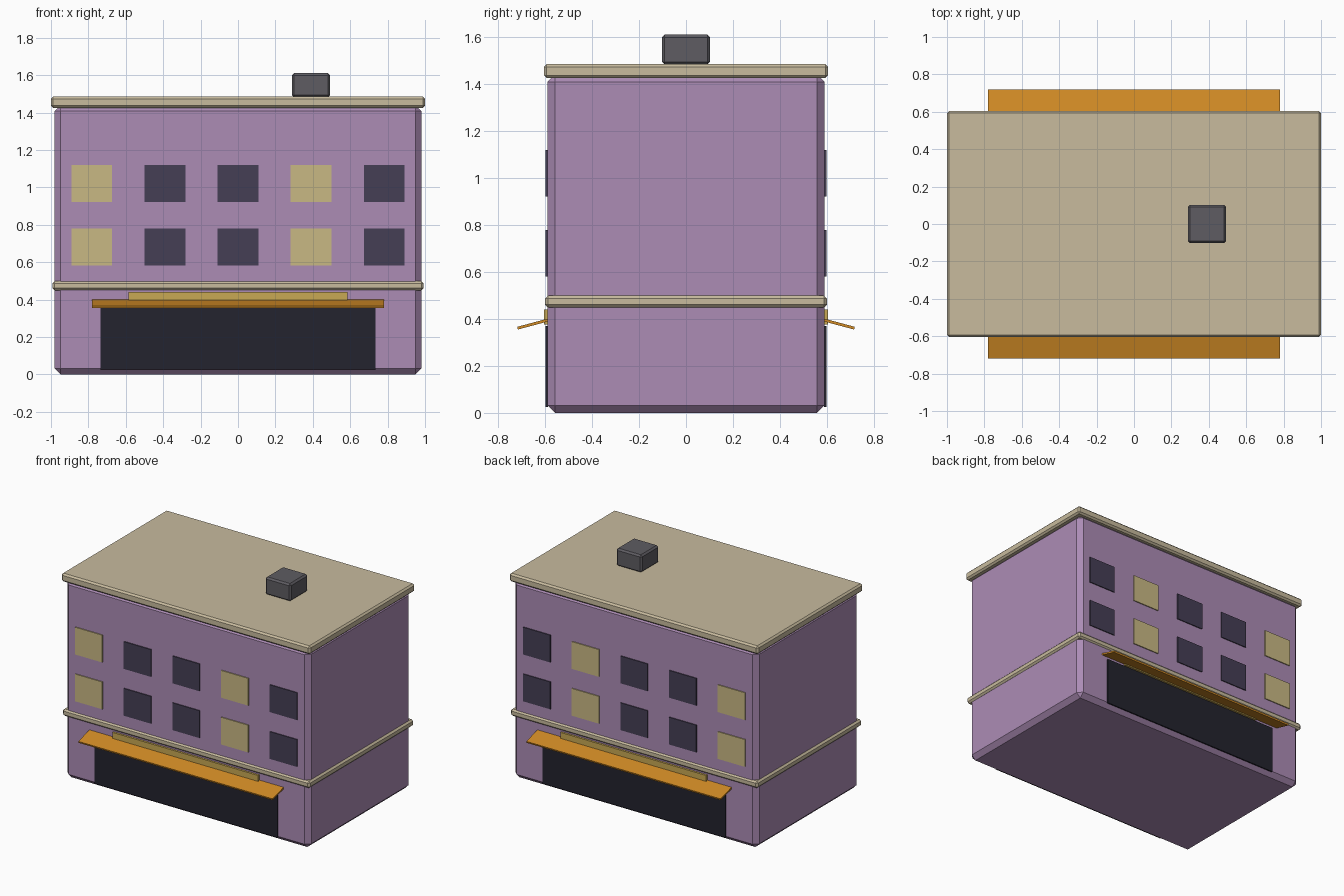
import bpy
import math

if "Cube" in bpy.data.objects:
    bpy.data.objects.remove(bpy.data.objects["Cube"])


def material(name, hex_code):
    """Flat material from an sRGB hex code, stored as linear values."""
    srgb = [int(hex_code[i:i + 2], 16) / 255 for i in (0, 2, 4)]
    linear = [c / 12.92 if c <= 0.04045 else ((c + 0.055) / 1.055) ** 2.4 for c in srgb]
    mat = bpy.data.materials.new(name)
    mat.diffuse_color = (*linear, 1)
    mat.use_nodes = True
    mat.node_tree.nodes["Principled BSDF"].inputs["Base Color"].default_value = mat.diffuse_color
    return mat


PURPLE = material("purple_wall", "AC8CB5")
STONE = material("tan_stone", "C8BB9E")
GREY = material("dark_grey", "5E5C62")
LIT = material("lit_glass", "C9B984")
DARK = material("dark_glass", "453E55")
SHOP = material("shop_glass", "23232E")
GOLD = material("sign_gold", "C8A853")
ORANGE = material("awning_orange", "D08A25")


def box(name, centre, size, mat, bevel=0.0, tilt=0.0):
    """Box with an optional one-segment chamfer and tilt around x."""
    bpy.ops.mesh.primitive_cube_add(size=1, location=centre, rotation=(tilt, 0, 0))
    obj = bpy.context.object
    obj.name = name
    obj.scale = size
    bpy.ops.object.transform_apply(location=False, rotation=False, scale=True)
    obj.data.materials.append(mat)
    if bevel:
        mod = obj.modifiers.new("chamfer", "BEVEL")
        mod.width = bevel
        mod.segments = 1
    return obj


# Main masses
box("building_body", (0, 0, 0.72), (1.96, 1.18, 1.44), PURPLE, 0.032)
box("floor_band", (0, 0, 0.474), (1.985, 1.2, 0.05), STONE, 0.012)
box("roof_cornice", (0, 0, 1.455), (2.0, 1.21, 0.06), STONE, 0.012)
box("roof_vent", (0.39, 0, 1.546), (0.205, 0.205, 0.128), GREY, 0.012)

# Matching front and back facades
for side, label in ((-1, "front"), (1, "back")):
    # Upper windows
    for row, z in enumerate((0.68, 1.02)):
        for col in range(5):
            mat = LIT if col in (0, 3) else DARK
            box(f"{label}_window_{row}_{col}", ((col - 2) * 0.391, side * 0.5925, z),
                (0.218, 0.009, 0.198), mat)
    # Shop front, sign board and sloping awning
    box(f"{label}_shop_window", (0, side * 0.5925, 0.198), (1.47, 0.009, 0.345), SHOP)
    box(f"{label}_sign_board", (0, side * 0.597, 0.408), (1.17, 0.016, 0.064), GOLD)
    box(f"{label}_awning", (0, side * 0.652, 0.378), (1.56, 0.135, 0.012), ORANGE,
        tilt=-side * math.radians(15))
